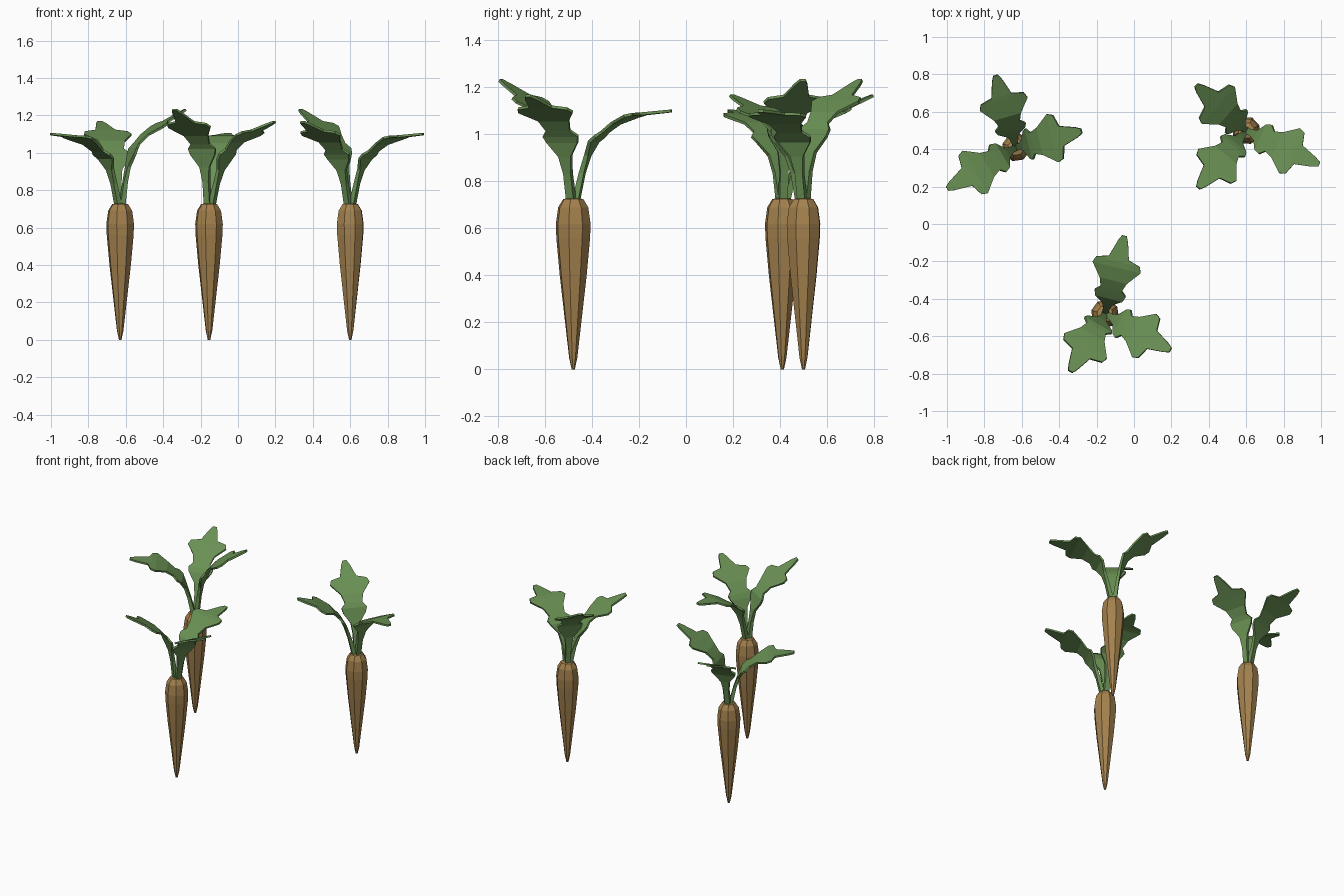
import bpy, bmesh
from math import radians, cos, sin, pi
from mathutils import Vector, Matrix

if "Cube" in bpy.data.objects:
    bpy.data.objects.remove(bpy.data.objects["Cube"])


def material(name, rgb):
    mat = bpy.data.materials.new(name)
    mat.use_nodes = True
    mat.diffuse_color = (*rgb, 1)
    mat.node_tree.nodes["Principled BSDF"].inputs["Base Color"].default_value = (*rgb, 1)
    return mat


ROOT = material("root brown", (0.37, 0.22, 0.075))
LEAF = material("leaf green", (0.145, 0.285, 0.09))


def loft(name, rings, mat, matrix):
    """Skin a list of equal-sized point rings into a closed flat-shaded solid."""
    bm = bmesh.new()
    loops = [[bm.verts.new(p) for p in ring] for ring in rings]
    n = len(loops[0])
    for a, b in zip(loops, loops[1:]):
        for i in range(n):
            j = (i + 1) % n
            bm.faces.new((a[i], a[j], b[j], b[i]))
    bm.faces.new(loops[0])
    bm.faces.new(loops[-1])
    bmesh.ops.recalc_face_normals(bm, faces=bm.faces)
    mesh = bpy.data.meshes.new(name)
    bm.to_mesh(mesh)
    bm.free()
    mesh.materials.append(mat)
    obj = bpy.data.objects.new(name, mesh)
    obj.matrix_world = matrix
    bpy.context.collection.objects.link(obj)


# Root profile: radius, height
PROFILE = [(0.007, 0.0), (0.018, 0.05), (0.059, 0.4), (0.074, 0.56),
           (0.076, 0.62), (0.066, 0.69), (0.044, 0.725), (0.02, 0.73)]

# Leaf outline: fraction of length, half width (stem, small lobes, large lobes, tip)
OUTLINE = [(0, 0.018), (0.2, 0.018), (0.32, 0.03), (0.42, 0.075), (0.47, 0.085),
           (0.52, 0.058), (0.61, 0.075), (0.73, 0.132), (0.78, 0.12),
           (0.81, 0.055), (0.95, 0.028), (1, 0.013)]

# Leaf spines: distance out, height; each with its turn around the root
SPINES = {
    "low_leaf": (0, [(0.01, 0.71), (0.05, 0.88), (0.09, 0.97), (0.15, 1.02),
                     (0.21, 1.065), (0.28, 1.085), (0.43, 1.1)]),
    "middle_leaf": (-105, [(0.015, 0.71), (0.055, 0.87), (0.1, 0.98),
                           (0.17, 1.06), (0.28, 1.115), (0.4, 1.165)]),
    "tall_leaf": (163, [(0.01, 0.71), (0.035, 0.9), (0.075, 1.03),
                        (0.14, 1.1), (0.25, 1.165), (0.36, 1.23)]),
}


def along(spine, t):
    """Point and direction at a fraction of the spine's length."""
    pts = [Vector((r, 0, z)) for r, z in spine]
    left = t * sum((b - a).length for a, b in zip(pts, pts[1:]))
    for a, b in zip(pts, pts[1:]):
        step = (b - a).length
        if left <= step + 1e-6:
            break
        left -= step
    return a.lerp(b, left / step), (b - a).normalized()


def leaf_rings(spine):
    rings = []
    for t, w in OUTLINE:
        p, d = along(spine, t)
        side = Vector((0, w, 0))
        half = Vector((-d.z, 0, d.x)) * (0.014 - 0.008 * min(1, t * 2))
        rings.append([p + side + half, p - side + half, p - side - half, p + side - half])
    return rings


# Three plants: position and turn
SIDES = 8
for label, x, y, turn in [("front", -0.155, -0.48, 76), ("right", -0.63, 0.41, 211),
                          ("left", 0.6, 0.5, -25)]:
    place = Matrix.Translation((x, y, 0)) @ Matrix.Rotation(radians(turn), 4, "Z")
    rings = [[(r * cos(2 * pi * i / SIDES), r * sin(2 * pi * i / SIDES), z)
              for i in range(SIDES)] for r, z in PROFILE]
    loft(label + "_root", rings, ROOT, place)
    for name, (angle, spine) in SPINES.items():
        loft(label + "_" + name, leaf_rings(spine), LEAF,
             place @ Matrix.Rotation(radians(angle), 4, "Z"))
